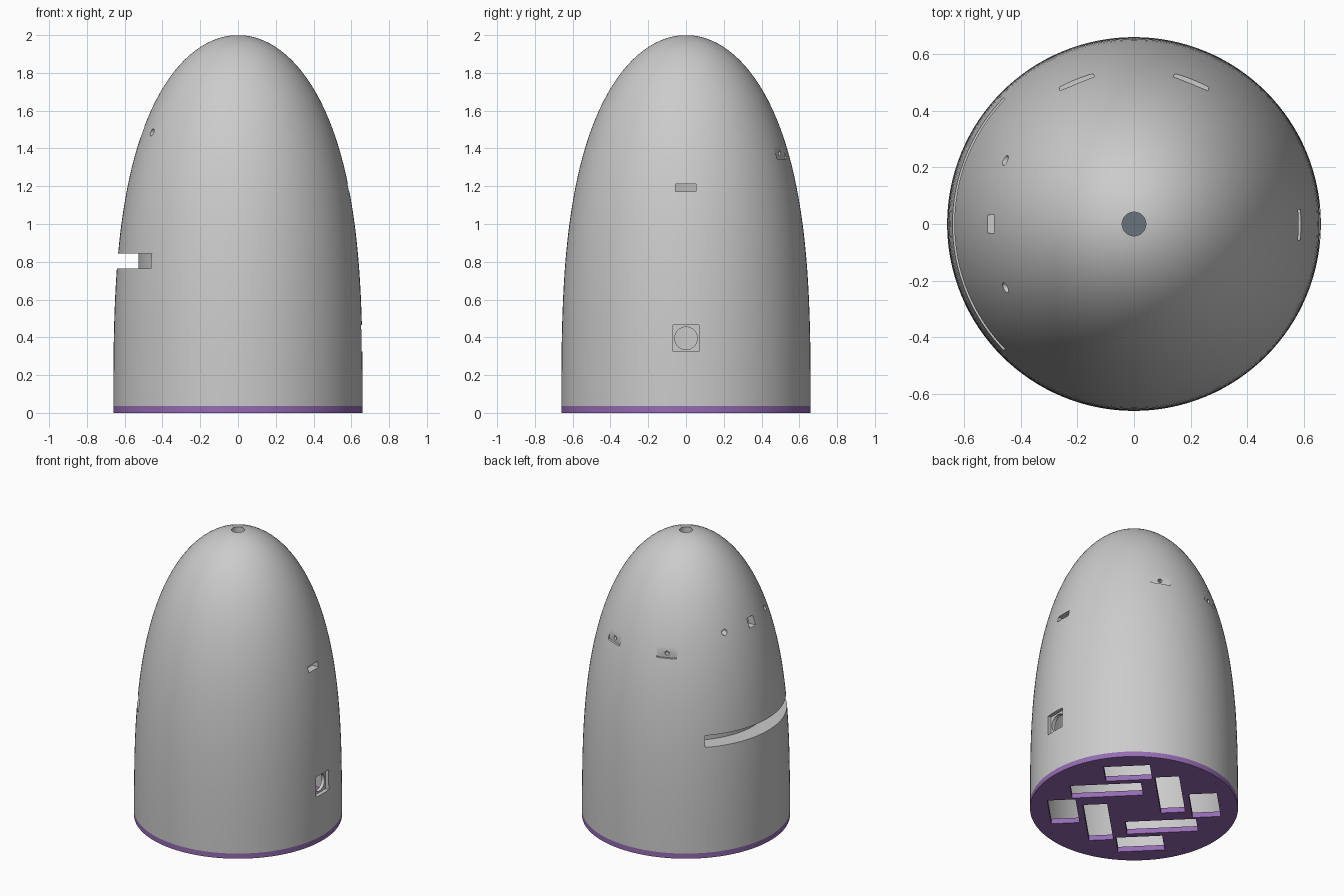
import bpy, bmesh
from math import sin, cos, asin, pi, radians
from mathutils import Matrix

if "Cube" in bpy.data.objects:
    bpy.data.objects.remove(bpy.data.objects["Cube"])

SEG = 128


def finish(name, bm):
    bmesh.ops.remove_doubles(bm, verts=bm.verts, dist=1e-5)
    bmesh.ops.recalc_face_normals(bm, faces=bm.faces)
    me = bpy.data.meshes.new(name)
    bm.to_mesh(me)
    bm.free()
    ob = bpy.data.objects.new(name, me)
    bpy.context.collection.objects.link(ob)
    return ob


def lathe(name, profile, a0=0, a1=360, n=SEG):
    """Revolve a closed (r, z) profile about z; a partial turn gets end caps."""
    full = a1 - a0 >= 360
    bm = bmesh.new()
    rings = []
    for i in range(n if full else n + 1):
        a = radians(a0 + (a1 - a0) * i / n)
        rings.append([bm.verts.new((r * cos(a), r * sin(a), z)) for r, z in profile])
    m = len(profile)
    for i in range(n):
        A, B = rings[i], rings[(i + 1) % len(rings)]
        for j in range(m):
            k = (j + 1) % m
            if profile[j][0] < 1e-6 and profile[k][0] < 1e-6:
                continue
            bm.faces.new((A[j], A[k], B[k], B[j]))
    if not full:
        bm.faces.new(rings[0])
        bm.faces.new(rings[-1])
    bmesh.ops.dissolve_degenerate(bm, dist=1e-6, edges=bm.edges)
    return finish(name, bm)


def turn(az):
    return Matrix.Rotation(radians(az), 4, 'Z')


def box(x0, x1, y0, y1, z0, z1, az=0):
    """Box given by its extents, turned about z."""
    bm = bmesh.new()
    mat = (turn(az) @ Matrix.Translation(((x0 + x1) / 2, (y0 + y1) / 2, (z0 + z1) / 2))
           @ Matrix.Diagonal((x1 - x0, y1 - y0, z1 - z0, 1)))
    bmesh.ops.create_cube(bm, size=1, matrix=mat)
    return finish("cutter", bm)


def rod(r, loc, length, az=0, radial=True, n=32):
    """Cylinder lying along the radius, or standing upright."""
    bm = bmesh.new()
    mat = turn(az) @ Matrix.Translation(loc)
    if radial:
        mat = mat @ Matrix.Rotation(pi / 2, 4, 'Y')
    bmesh.ops.create_cone(bm, cap_ends=True, segments=n, radius1=r, radius2=r,
                          depth=length, matrix=mat)
    return finish("cutter", bm)


def combine(ob, other, op='DIFFERENCE'):
    mod = ob.modifiers.new("bool", 'BOOLEAN')
    mod.operation, mod.solver, mod.object = op, 'EXACT', other
    bpy.context.view_layer.objects.active = ob
    bpy.ops.object.modifier_apply(modifier=mod.name)
    bpy.data.objects.remove(other)


def smooth(ob):
    bpy.ops.object.select_all(action='DESELECT')
    ob.select_set(True)
    bpy.context.view_layer.objects.active = ob
    bpy.ops.object.shade_smooth_by_angle(angle=radians(25))


def paint(ob, name, col):
    m = bpy.data.materials.new(name)
    m.diffuse_color = (*col, 1)
    m.use_nodes = True
    m.node_tree.nodes["Principled BSDF"].inputs["Base Color"].default_value = m.diffuse_color
    ob.data.materials.append(m)


def dome(R, H, z0, n=40):
    t0 = asin((z0 / H) ** 1.5)
    out = []
    for i in range(n + 1):
        t = t0 + (pi / 2 - t0) * (i / n) ** 1.3
        out.append((max(0, R * cos(t)) if i < n else 0, H * sin(t) ** (2 / 3)))
    return out


# Hollow dome shell
FLOOR = 0.036
shell = lathe("dome_shell", dome(0.66, 2.0, FLOOR) + dome(0.61, 1.95, FLOOR)[::-1])

# Housing behind the wide groove, then the groove itself on the -x side
combine(shell, lathe("housing", [(0.50, 0.735), (0.61, 0.735), (0.61, 0.875), (0.50, 0.875)],
                     132, 228, 40), 'UNION')
combine(shell, lathe("groove", [(0.527, 0.765), (0.75, 0.765), (0.75, 0.845), (0.527, 0.845)],
                     136, 224, 40))

# Right side: square recess with round port, and small slot above
combine(shell, box(0.63, 0.75, -0.07, 0.07, 0.325, 0.465))
combine(shell, rod(0.06, (0.62, 0, 0.395), 0.2))
combine(shell, box(0.5, 0.7, -0.056, 0.052, 1.172, 1.212))

# Left side: small square window flanked by two round holes
combine(shell, box(0.42, 0.6, -0.032, 0.032, 1.455, 1.52, 180))
for az in (153.7, 206.3):
    combine(shell, rod(0.019, (0.5, 0, 1.485), 0.2, az))

# Back: two flat ledges with small holes
for az in (68, 112):
    combine(shell, box(0.535, 0.7, -0.065, 0.065, 1.345, 1.45, az))
    combine(shell, rod(0.014, (0.53, 0, 1.375), 0.2, az))

# Opening in the crown
combine(shell, rod(0.042, (0, 0, 1.97), 0.2, radial=False))
smooth(shell)

# Dark disc under the crown opening
lens = rod(0.055, (0, 0, 1.948), 0.016, radial=False)
lens.name = "crown_disc"
paint(lens, "slate", (0.14, 0.17, 0.2))
smooth(lens)

# Purple base plate with a pinwheel of rectangular cut-outs and screw holes
base = lathe("base_plate", [(0, 0), (0.66, 0), (0.66, FLOOR), (0, FLOOR)])
for k in range(4):
    az = 45 + 90 * k
    combine(base, box(0.36, 0.54, -0.148, 0.148, -0.1, 0.1, az))
    combine(base, box(0.165, 0.32, -0.38, 0.072, -0.1, 0.1, az))
    combine(base, rod(0.007, (0.61, 0, 0), 0.2, 19 + 90 * k, False, 12))
smooth(base)
paint(base, "purple", (0.3, 0.15, 0.45))
